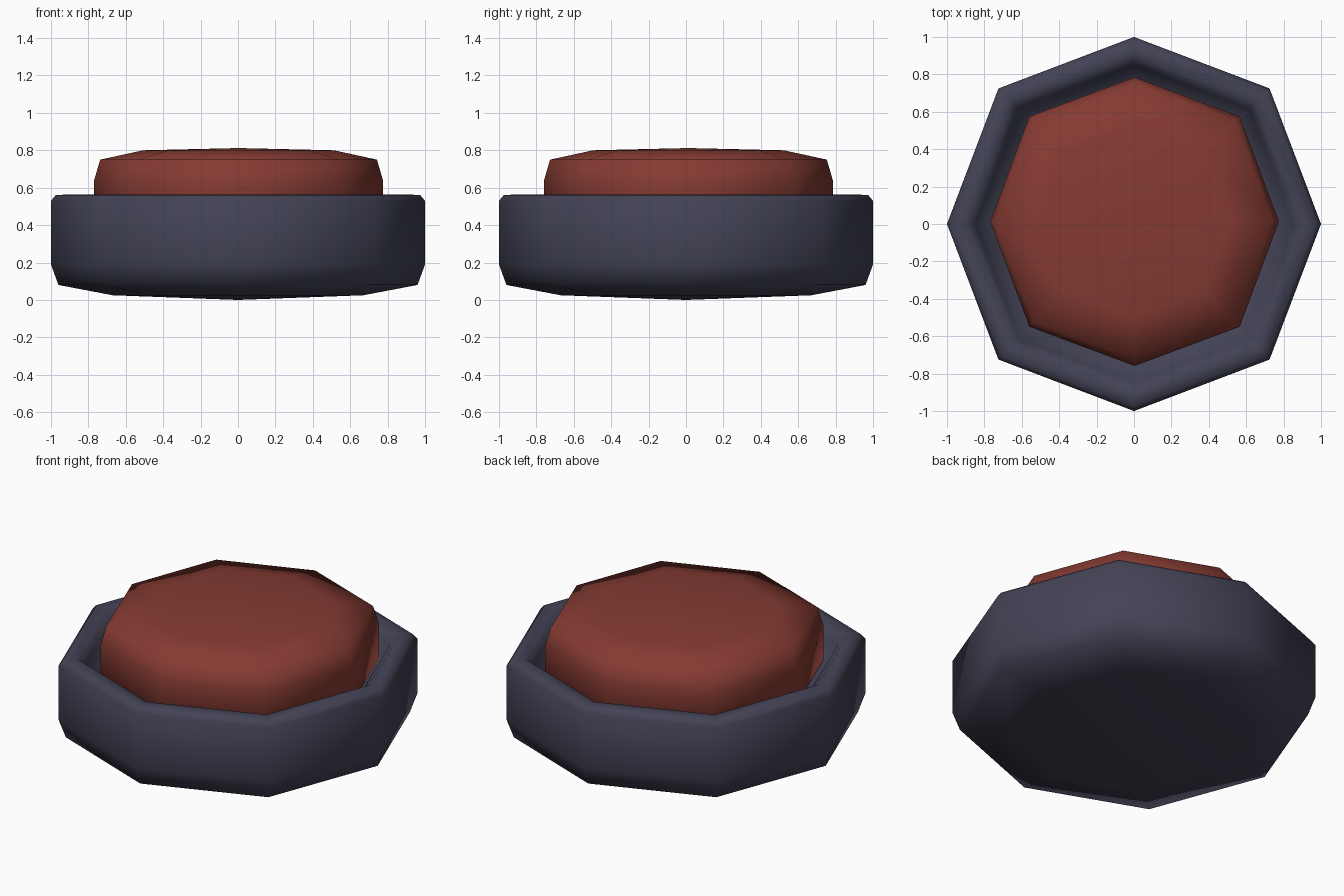
import bpy, bmesh, math

if "Cube" in bpy.data.objects:
    bpy.data.objects.remove(bpy.data.objects["Cube"])

def material(name, rgb):
    m = bpy.data.materials.new(name)
    m.diffuse_color = (*rgb, 1.0)
    m.use_nodes = True
    m.node_tree.nodes["Principled BSDF"].inputs["Base Color"].default_value = m.diffuse_color
    return m

def octagon_lathe(name, profile, mat, diagonal=1.025, offset=(0, 0)):
    """Revolve an (r, z) profile, running bottom centre to top centre, in 8 steps."""
    bm = bmesh.new()
    rings = []
    for r, z in profile:
        if r == 0:
            rings.append([bm.verts.new((offset[0], offset[1], z))] * 8)
            continue
        ring = []
        for i in range(8):
            a = i * math.pi / 4
            k = r * (diagonal if i % 2 else 1.0)
            ring.append(bm.verts.new((offset[0] + k * math.cos(a), offset[1] + k * math.sin(a), z)))
        rings.append(ring)
    for low, high in zip(rings, rings[1:]):
        for i in range(8):
            j = (i + 1) % 8
            corners = [low[i], low[j], high[j], high[i]]
            bm.faces.new(list(dict.fromkeys(corners)))
    bmesh.ops.recalc_face_normals(bm, faces=bm.faces[:])
    for f in bm.faces:
        f.smooth = True
    me = bpy.data.meshes.new(name)
    bm.to_mesh(me)
    bm.free()
    me.materials.append(mat)
    ob = bpy.data.objects.new(name, me)
    bpy.context.collection.objects.link(ob)
    return ob

slate = material("slate blue", (0.055, 0.055, 0.092))
brick = material("brick red", (0.235, 0.043, 0.032))

# Housing with a rounded rim and a recess for the button
octagon_lathe("housing", [
    (0, 0.0), (0.67, 0.025), (0.96, 0.08), (1.0, 0.19), (1.0, 0.53),
    (0.975, 0.56), (0.90, 0.565), (0.85, 0.51), (0.81, 0.42), (0.7, 0.40), (0, 0.40),
], slate)

# Domed push button
octagon_lathe("button_cap", [
    (0, 0.37), (0.70, 0.37), (0.772, 0.42), (0.772, 0.64), (0.74, 0.75), (0.51, 0.80), (0, 0.812),
], brick, diagonal=1.03, offset=(0.003, 0.013))
